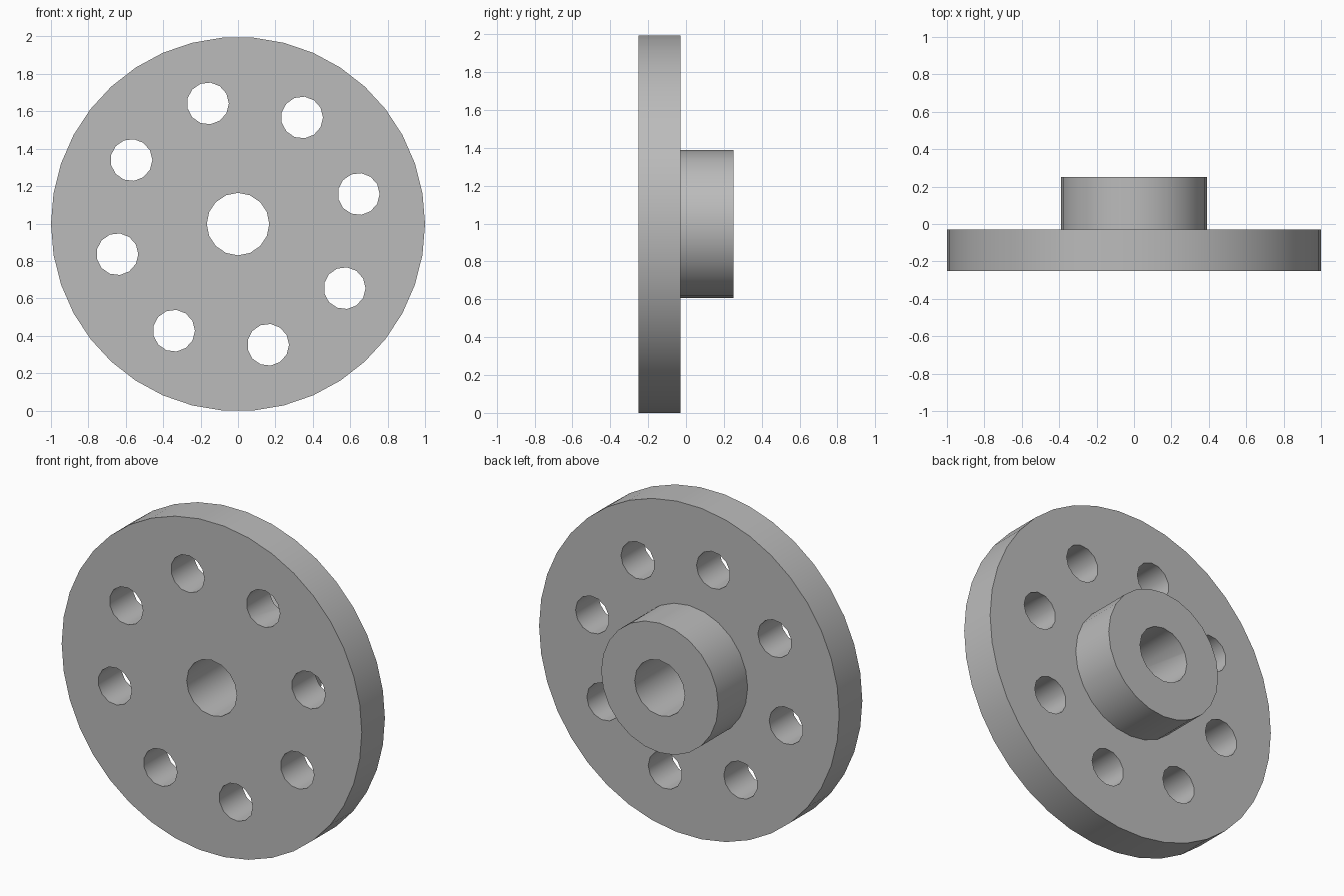
import bpy
from math import cos, sin, pi, radians

cube = bpy.data.objects.get("Cube")
if cube:
    bpy.data.objects.remove(cube, do_unlink=True)

AXIS_Z = 0.997
FRONT, STEP, BACK = -0.25, -0.03, 0.25

steel = bpy.data.materials.new("plain_grey")
steel.use_nodes = True
grey = (0.5, 0.5, 0.5, 1)
steel.diffuse_color = grey
steel.node_tree.nodes["Principled BSDF"].inputs["Base Color"].default_value = grey


def cylinder(name, radius, sides, y0, y1, x=0, z=0):
    """Cylinder along y, with one corner pointing to +x."""
    bpy.ops.mesh.primitive_cylinder_add(
        vertices=sides, radius=radius, depth=y1 - y0,
        location=(x, (y0 + y1) / 2, AXIS_Z + z), rotation=(pi / 2, pi / 2, 0))
    ob = bpy.context.object
    ob.name = name
    ob.data.materials.append(steel)
    return ob


def combine(target, tool, operation):
    """Apply a boolean and discard the tool object."""
    mod = target.modifiers.new(operation.lower(), 'BOOLEAN')
    mod.operation = operation
    mod.solver = 'EXACT'
    mod.object = tool
    bpy.context.view_layer.objects.active = target
    bpy.ops.object.modifier_apply(modifier=mod.name)
    bpy.data.objects.remove(tool, do_unlink=True)


# Round plate with the raised hub on its back
flange = cylinder("flange_with_hub", 1, 38, FRONT, STEP)
combine(flange, cylinder("hub", 0.39, 24, STEP - 0.1, BACK), 'UNION')

# Central bore through plate and hub
combine(flange, cylinder("bore", 0.167, 16, FRONT - 0.1, BACK + 0.1), 'DIFFERENCE')

# Ring of eight bolt holes
for i in range(8):
    a = radians(14 + 45 * i)
    hole = cylinder("bolt_hole", 0.112, 13, FRONT - 0.1, STEP + 0.1,
                    0.665 * cos(a), 0.665 * sin(a))
    combine(flange, hole, 'DIFFERENCE')

# Smooth walls, sharp rims
bpy.ops.object.select_all(action='DESELECT')
flange.select_set(True)
bpy.context.view_layer.objects.active = flange
bpy.ops.object.shade_smooth_by_angle(angle=radians(40))
